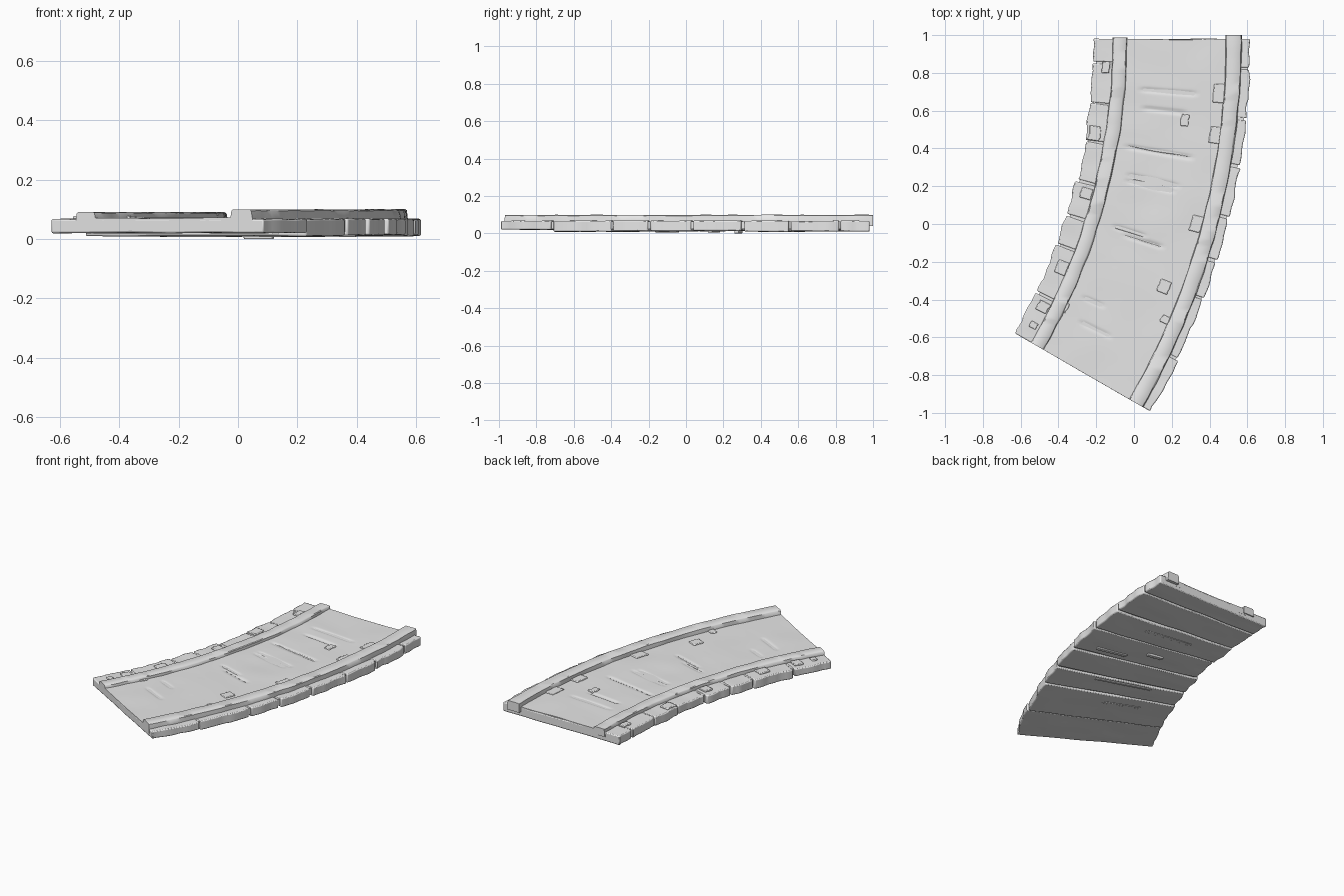
import bpy, bmesh, math, random
from mathutils import Vector, noise

random.seed(4)
CX, CY = -3.33, 0.98          # centre of the bend
R_IN, R_OUT = 3.12, 3.95      # inner and outer edge radius
ARC = 30                      # bend in degrees

cube = bpy.data.objects.get("Cube")
if cube:
    bpy.data.objects.remove(cube)

grey = bpy.data.materials.new("plain grey")
grey.use_nodes = True
COLOUR = (0.8, 0.8, 0.8, 1)
grey.diffuse_color = COLOUR
grey.node_tree.nodes["Principled BSDF"].inputs["Base Color"].default_value = COLOUR


def wobble(a, b, c, scale):
    return noise.noise(Vector((a * scale, b * scale, c * scale)))


def place(r, t, z):
    a = math.radians(t)
    return (CX + r * math.cos(a), CY - r * math.sin(a), z)


def to_polar(x, y):
    return math.hypot(x - CX, y - CY), math.degrees(math.atan2(CY - y, x - CX))


def sweep(name, profile, t0, t1, steps, warp=None, bevel=0):
    """Sweep a closed (r, z) profile round the bend; warp shifts each point."""
    bm = bmesh.new()
    rings = []
    for i in range(steps + 1):
        t = t0 + (t1 - t0) * i / steps
        pts = [warp(r, t, z) if warp else (r, t, z) for r, z in profile]
        rings.append([bm.verts.new(place(*p)) for p in pts])
    n = len(profile)
    for a, b in zip(rings, rings[1:]):
        for k in range(n):
            bm.faces.new((a[k], a[(k + 1) % n], b[(k + 1) % n], b[k]))
    bm.faces.new(rings[0])
    bm.faces.new(rings[-1])
    bmesh.ops.recalc_face_normals(bm, faces=bm.faces)
    mesh = bpy.data.meshes.new(name)
    bm.to_mesh(mesh)
    bm.free()
    mesh.materials.append(grey)
    ob = bpy.data.objects.new(name, mesh)
    bpy.context.collection.objects.link(ob)
    if bevel:
        mod = ob.modifiers.new("worn edges", "BEVEL")
        mod.width, mod.segments = bevel, 2
        mod.limit_method, mod.angle_limit = "ANGLE", math.radians(50)
    bpy.ops.object.select_all(action="DESELECT")
    ob.select_set(True)
    bpy.context.view_layer.objects.active = ob
    bpy.ops.object.shade_smooth_by_angle(angle=math.radians(40))
    return ob


def box(r0, r1, z0, z1, cuts=1):
    """Closed box profile with its long sides divided."""
    rs = [r0 + (r1 - r0) * i / cuts for i in range(cuts + 1)]
    return [(r, z0) for r in rs] + [(r, z1) for r in reversed(rs)]


# Solid core that closes the gaps between planks
sweep("core_slab", box(R_IN + 0.014, R_OUT - 0.014, 0.024, 0.065), 0.1, ARC - 0.1, 40)

# Cross planks with uneven ends and undersides
edges = [0, 2.3, 6.2, 9.9, 13.9, 17.4, 20.4, 25.5, ARC]
for i, (a, b) in enumerate(zip(edges, edges[1:])):
    base = 0.02 if i == len(edges) - 2 else 0.011 + random.uniform(-0.002, 0.003)
    shift = random.uniform(-0.008, 0.008)
    gap0 = 0 if a == 0 else 0.1
    gap1 = 0 if b == ARC else 0.1

    def rough(r, t, z, i=i, shift=shift):
        end = abs(r - (R_IN + R_OUT) / 2) / ((R_OUT - R_IN) / 2)
        dr = (wobble(t, i * 3, r, 0.9) * 0.014 + shift) * end ** 4
        dt = wobble(r, i * 5, t, 5) * 0.12
        if t in (0, ARC):
            dt *= 0.5
        dz = wobble(r * 6, t * 0.7, z * 40 + i, 1) * 0.003
        return r + dr, t + dt, z + dz

    sweep("plank_%d" % (i + 1), box(R_IN, R_OUT, base, 0.068, 16),
          a + gap0, b - gap1, 10, rough, 0.006)

# Worn roadbed between the rails, with scratched grooves: x, y, half length
scratches = [(0.18, 0.70, 0.14), (0.16, 0.60, 0.11), (0.13, 0.38, 0.17),
             (0.10, 0.23, 0.13), (0.09, 0.20, 0.12), (-0.02, -0.04, 0.09),
             (0.05, -0.09, 0.10), (-0.22, -0.41, 0.05), (-0.2, -0.56, 0.08)]
grooves = [to_polar(x, y) + (h,) for x, y, h in scratches]


def worn(r, t, z):
    if z > 0.05:
        z += wobble(r * 5, t * 0.35, 0, 1) * 0.003
        for gr, gt, half in grooves:
            if abs(r - gr) < half:
                z -= 0.007 * math.exp(-((t - gt) / 0.16) ** 2)
    mid = math.exp(-((r - 3.56) / 0.16) ** 2)
    if t < 0.01:
        t += 0.12 * mid
    return r, t, z


sweep("roadbed", box(3.27, 3.84, 0.03, 0.071, 28), -0.02, ARC, 200, worn)


# Two raised rails, trapezoid in section
def rail(name, r0, r1, top, start):
    def chipped(r, t, z):
        return (r + wobble(r * 9, t, z * 30, 0.8) * 0.005, t,
                z + (wobble(t, r * 9, 0, 0.7) * 0.002 if z > 0.07 else 0))
    profile = [(r0 - 0.004, 0.04), (r1 + 0.004, 0.04), (r1 + 0.003, 0.07),
               (r1, top - 0.004), (r1 - 0.005, top),
               (r0 + 0.005, top), (r0, top - 0.004), (r0 - 0.003, 0.07)]
    sweep(name, profile, start, ARC, 60, chipped)


rail("inner_rail", 3.22, 3.29, 0.09, -0.12)
rail("outer_rail", 3.82, 3.897, 0.099, -0.29)

# Low stone patches beside the rails: x, y, half width, half length
patches = [(0.45, 0.69, 0.03, 0.05), (0.43, 0.47, 0.03, 0.045), (0.33, 0.00, 0.03, 0.045),
           (0.16, -0.33, 0.03, 0.035), (0.18, -0.51, 0.035, 0.02), (0.27, 0.55, 0.02, 0.03),
           (-0.25, 0.16, 0.03, 0.03), (-0.38, -0.23, 0.03, 0.035),
           (-0.48, -0.44, 0.03, 0.03), (-0.53, -0.535, 0.02, 0.015),
           (-0.15, 0.83, 0.02, 0.03), (-0.37, -0.44, 0.02, 0.03), (-0.21, 0.48, 0.03, 0.04)]
for i, (x, y, w, h) in enumerate(patches):
    r, t = to_polar(x, y)
    d = math.degrees(h / r)

    def uneven(pr, pt, z, i=i):
        return (pr + wobble(pr, pt, i, 3) * 0.008, pt + wobble(pt, pr, i, 3) * 0.12, z)

    sweep("stone_patch_%d" % (i + 1), box(r - w, r + w, 0.06, 0.077, 4),
          t - d, t + d, 4, uneven, 0.004)

# Splinters under the planks: x, y, half width, half length, lowest point
splinters = [(0.07, 0.28, 0.05, 0.012, 0.0), (0.15, 0.5, 0.16, 0.012, 0.007),
             (0.0, -0.1, 0.18, 0.01, 0.006), (0.3, 0.15, 0.1, 0.012, 0.006),
             (-0.15, -0.3, 0.12, 0.01, 0.007)]
for i, (x, y, w, h, low) in enumerate(splinters):
    r, t = to_polar(x, y)
    d = math.degrees(h / r)
    sweep("splinter_%d" % (i + 1), box(r - w, r + w, low, 0.025), t - d, t + d, 2, None, 0.003)
